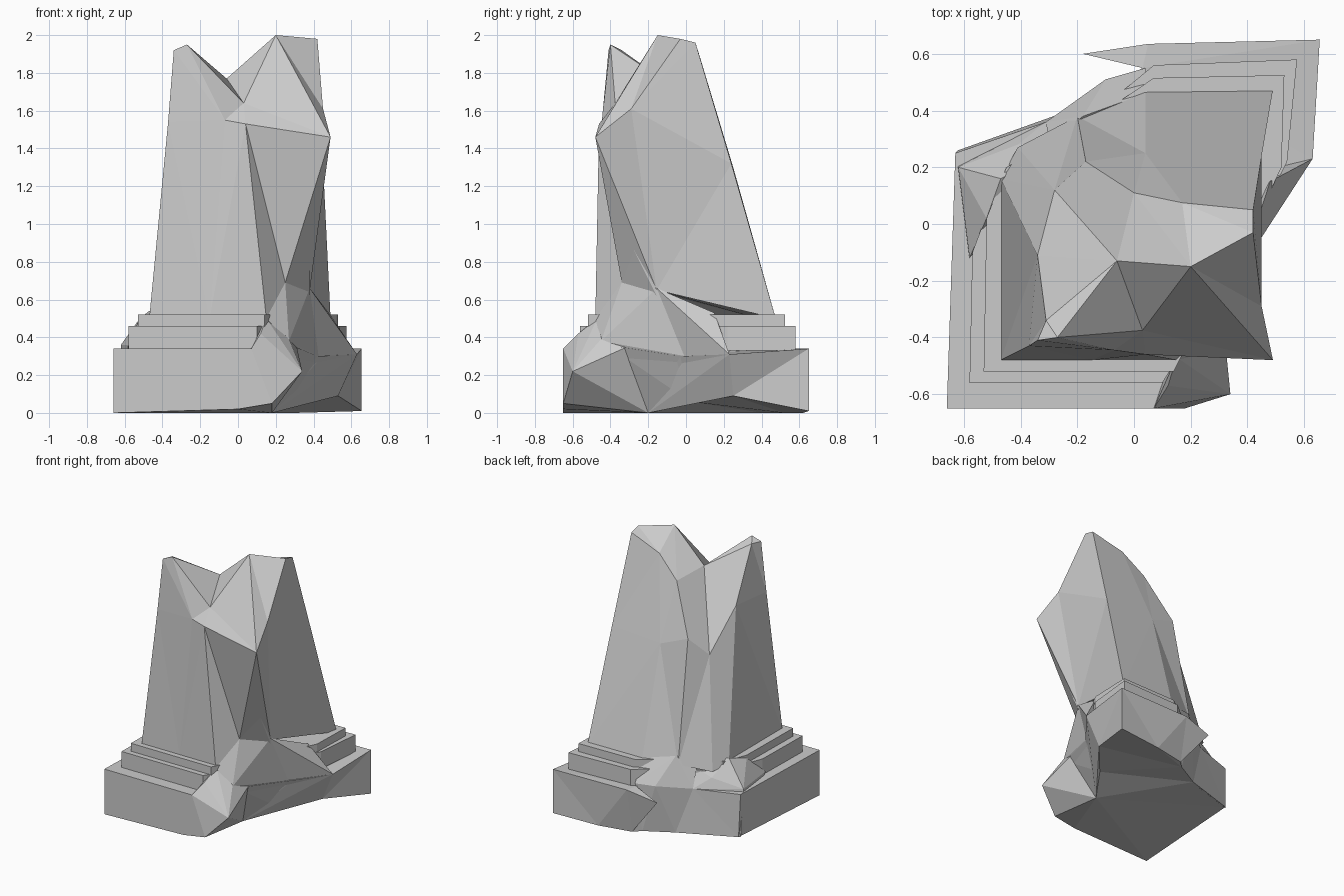
import bpy, bmesh


def finish(name, bm):
    bmesh.ops.recalc_face_normals(bm, faces=bm.faces)
    me = bpy.data.meshes.new(name)
    bm.to_mesh(me)
    bm.free()
    ob = bpy.data.objects.new(name, me)
    bpy.context.collection.objects.link(ob)
    return ob


def loft(name, ring_pts, cap=None):
    """Closed faceted solid through matching rings; cap lists the top faces."""
    bm = bmesh.new()
    rings = [[bm.verts.new(p) for p in ring] for ring in ring_pts]
    n = len(rings[0])
    for a, b in zip(rings, rings[1:]):
        for i in range(n):
            j = (i + 1) % n
            bm.faces.new((a[i], a[j], b[j], b[i]))
    bm.faces.new(rings[0][::-1])
    for ids in cap or [range(n)]:
        bm.faces.new([rings[-1][i] for i in ids])
    bmesh.ops.recalc_face_normals(bm, faces=bm.faces)
    bmesh.ops.triangulate(bm, faces=bm.faces)
    return finish(name, bm)


def tier(name, outline, z0, z1):
    """Flat step from a broken footprint."""
    return loft(name, [[(x, y, z) for x, y in outline] for z in (z0, z1)])


def rock(name, pts):
    """Faceted rubble lump: convex hull of a few points."""
    bm = bmesh.new()
    for p in pts:
        bm.verts.new(p)
    bmesh.ops.convex_hull(bm, input=bm.verts)
    loose = [v for v in bm.verts if not v.link_faces]
    bmesh.ops.delete(bm, geom=loose, context='VERTS')
    return finish(name, bm)


# base slab, front-right and back-left corners broken away and undercut
base_low = [(-.66, -.65, 0), (0, -.65, .02), (.18, -.65, .05), (.18, -.2, 0), (.33, .02, .06), (.53, .25, .09),
            (.655, .65, .01), (.3, .62, 0), (.05, .57, 0), (0, .52, 0), (-.2, .41, 0), (-.62, .26, .02)]
base_top = [(-.66, -.65, .34), (.07, -.65, .34), (.34, -.6, .22), (.28, -.42, .36), (.42, -.03, .3), (.63, .23, .31),
            (.655, .65, .34), (.05, .635, .34), (-.18, .6, .29), (.03, .55, .34), (-.31, .36, .34), (-.63, .25, .34)]
loft("base_slab", [base_low, base_top])

# steps
tier("middle_step", [(-.58, -.56), (.1, -.56), (.2, -.4), (.38, -.1), (.54, .22),
                     (.575, .58), (.07, .56), (-.1, .42), (-.45, .22), (-.57, -.1)], .33, .46)
tier("upper_step", [(-.53, -.52), (.14, -.52), (.2, -.4), (.38, -.1), (.52, .2),
                    (.53, .525), (.07, .515), (-.1, .4), (-.45, .2), (-.52, .02)], .45, .52)

# tapered broken shaft: rings listed anticlockwise from the front-left edge
lower = [(-.47, -.48, .5), (-.15, -.48, .5), (.15, -.48, .5), (.25, -.34, .69), (.38, -.155, .65),
         (.49, .475, .5), (.04, .47, .5), (-.2, .38, .5), (-.41, .27, .46), (-.47, .16, .5)]
middle = [(-.37, -.43, 1.54), (-.07, -.445, 1.55), (.04, -.46, 1.53), (.49, -.48, 1.46), (.45, -.29, 1.61),
          (.45, .24, 1.32), (.04, .25, 1.3), (-.17, .22, 1.38), (-.28, .12, 1.25), (-.34, -.11, 1.55)]
upper = [(-.34, -.41, 1.92), (-.27, -.4, 1.95), (.03, -.375, 1.64), (.2, -.15, 2.0), (.42, -.03, 1.98),
         (.42, .05, 1.96), (.17, .075, 1.88), (0, .11, 1.73), (-.06, -.13, 1.77), (-.31, -.34, 1.92)]
# broken top: small peak, saddle, tall peak
loft("broken_shaft", [lower, middle, upper],
     ((0, 1, 9), (1, 8, 9), (1, 2, 8), (2, 3, 8), (3, 7, 8), (3, 6, 7), (3, 4, 6), (4, 5, 6)))

# rubble in the front-right corner: low chunk, core and right slope
rock("front_rubble", [(.07, -.65, .34), (.18, -.65, .05), (.34, -.6, .22), (.27, -.45, .39), (.12, -.57, .42),
                      (.15, -.47, .5), (.18, -.2, 0), (.3, -.2, .4)])
rock("core_rubble", [(.15, -.48, .5), (.25, -.34, .69), (.38, -.155, .66), (.27, -.45, .38), (.18, -.2, 0),
                     (.33, .02, .06), (.43, .0, .3), (.1, -.2, .5)])
rock("right_rubble", [(.38, -.155, .66), (.63, .23, .31), (.53, .25, .09), (.33, .02, .06),
                      (.48, .15, .53), (.25, -.2, .3), (.18, -.2, 0), (.43, 0, .28)])
# rubble in the back-left corner
rock("left_rubble", [(-.63, .25, .02), (-.62, .2, .36), (-.47, .16, .54), (-.41, .28, .42),
                     (-.31, .36, .34), (-.2, .4, 0), (-.52, .02, .5), (-.58, -.12, .36), (-.2, .3, .5)])
rock("back_rubble", [(-.31, .36, .34), (-.2, .41, 0), (-.1, .51, .36), (.04, .55, .36), (.04, .46, .52),
                     (-.18, .38, .56), (-.3, .28, .54), (0, .52, 0), (0, .2, .3)])
# undercut spur beneath the overhang
rock("overhang_spur", [(.25, -.34, .69), (.38, -.32, .95), (.41, -.24, 1.15),
                       (.38, -.155, .62), (.25, -.25, .9)])
